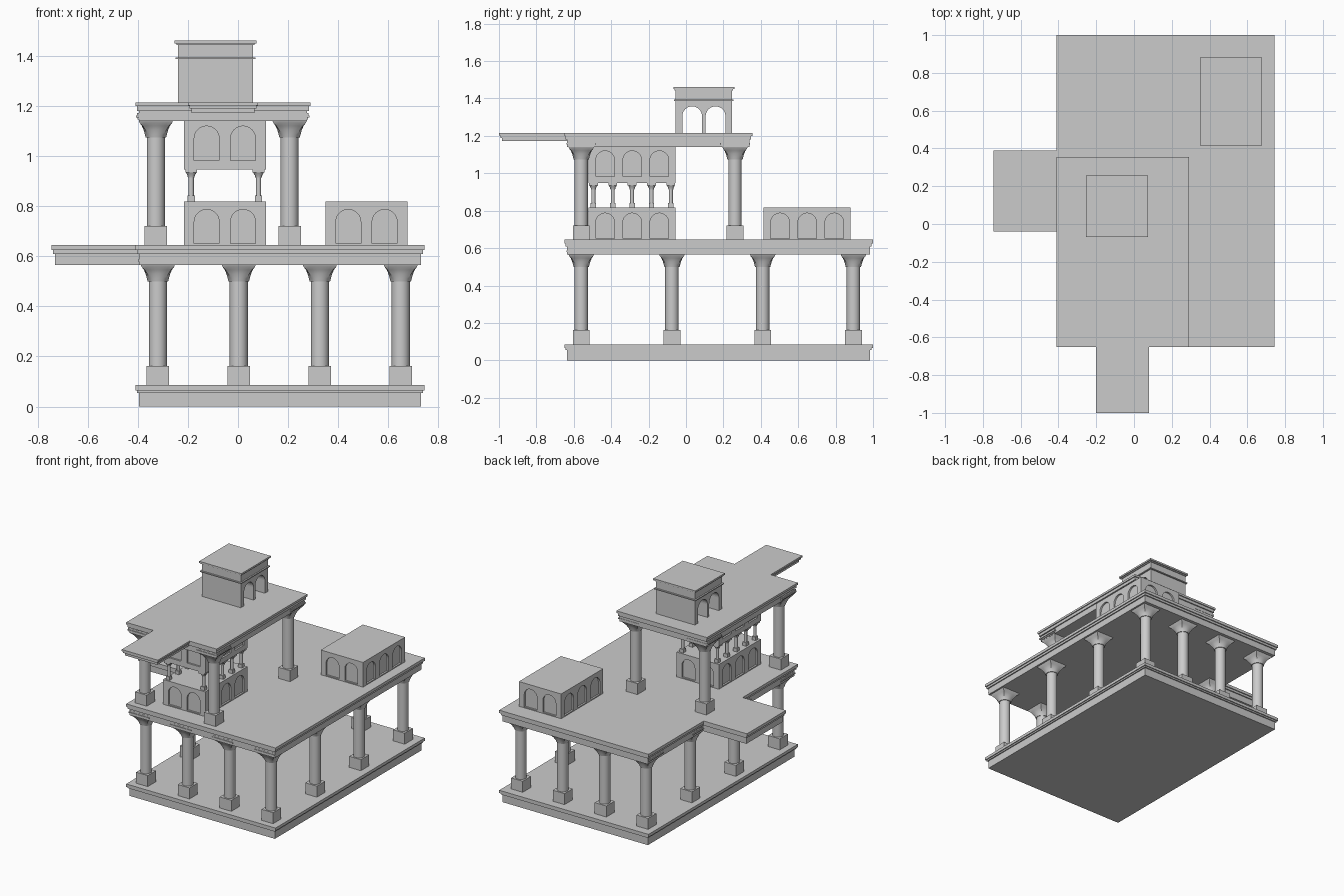
import bpy, bmesh
from math import pi, cos, sin, radians
from mathutils import Matrix, Vector

if "Cube" in bpy.data.objects:
    bpy.data.objects.remove(bpy.data.objects["Cube"])

def finish(name, bm, smooth=False):
    bmesh.ops.recalc_face_normals(bm, faces=bm.faces)
    me = bpy.data.meshes.new(name)
    bm.to_mesh(me)
    bm.free()
    ob = bpy.data.objects.new(name, me)
    bpy.context.collection.objects.link(ob)
    bpy.ops.object.select_all(action='DESELECT')
    bpy.context.view_layer.objects.active = ob
    ob.select_set(True)
    if smooth:
        bpy.ops.object.shade_smooth_by_angle(angle=radians(35))
    return ob

def box(bm, x0, x1, y0, y1, z0, z1):
    m = Matrix.Translation(((x0 + x1) / 2, (y0 + y1) / 2, (z0 + z1) / 2))
    bmesh.ops.create_cube(bm, size=1, matrix=m @ Matrix.Diagonal((x1 - x0, y1 - y0, z1 - z0, 1)))

def cbox(bm, x, y, h, z0, z1):
    box(bm, x - h, x + h, y - h, y + h, z0, z1)

def loft(bm, x, y, rings, n=32):
    """Stack rings of (z, radius, squareness): 0 is round, 1 is square."""
    loops = []
    for z, r, sq in rings:
        loop = []
        for i in range(n):
            a = 2 * pi * i / n
            k = r * (1 + sq * (1 / max(abs(cos(a)), abs(sin(a))) - 1))
            loop.append(bm.verts.new((x + k * cos(a), y + k * sin(a), z)))
        loops.append(loop)
    for a, b in zip(loops, loops[1:]):
        for i in range(n):
            j = (i + 1) % n
            bm.faces.new((a[i], a[j], b[j], b[i]))
    bm.faces.new(loops[0][::-1])
    bm.faces.new(loops[-1])

# Moulded slabs: three tiers stepping outward toward the top
INSETS = (0.015, 0.007, 0)

def slab(name, x0, x1, y0, y1, zs, open_x1=False, open_y1=False):
    bm = bmesh.new()
    for i, z0, z1 in zip(INSETS, zs, zs[1:]):
        box(bm, x0 + i, x1 + (i if open_x1 else -i), y0 + i, y1 + (i if open_y1 else -i), z0, z1)
    return finish(name, bm)

slab("base_slab", -.41, .745, -.65, 1, (0, .055, .065, .085))
slab("middle_floor", -.41, .745, -.65, 1, (.565, .61, .625, .645))
slab("side_balcony", -.745, -.41, -.04, .39, (.565, .61, .625, .645), open_x1=True)
slab("upper_floor", -.41, .29, -.65, .355, (1.14, 1.18, 1.2, 1.215))
slab("front_balcony", -.2, .08, -1, -.65, (1.172, 1.19, 1.203, 1.215), open_y1=True)

# Large columns: square pedestal, round shaft, flaring capital, stepped abacus
def column(name, x, y, z0, z1):
    bm = bmesh.new()
    cbox(bm, x, y, .045, z0, z0 + .077)
    t = z1 - .065
    loft(bm, x, y, [(z0 + .077, .036, 0), (t, .036, 0)])
    loft(bm, x, y, [(t, .041, 0), (t + .012, .044, .1), (t + .03, .049, .5),
                    (t + .046, .056, .8), (t + .058, .065, 1), (t + .066, .068, 1)])
    for h, a, b in ((.068, 0, .007), (.074, .007, .015), (.08, .015, .022), (.076, .022, .033)):
        cbox(bm, x, y, h, z1 + a, z1 + b)
    return finish(name, bm, True)

for i, x in enumerate((-.32, .003, .327, .65)):
    for j, y in enumerate((-.56, -.075, .41, .895)):
        if i in (0, 3) or j in (0, 3):
            column(f"lower_column_{i}_{j}", x, y, .085, .565)
for i, x in enumerate((-.328, .206)):
    for j, y in enumerate((-.56, .262)):
        column(f"upper_column_{i}_{j}", x, y, .645, 1.14)

# Arch-shaped prism used as a cutter; 'across' runs along the wall
def arch(bm, origin, across, depth, half, height, n=16):
    o, u, d = Vector(origin), Vector(across), Vector(depth)
    up = Vector((0, 0, 1))
    pts = [(-half, 0), (half, 0)]
    pts += [(half * cos(pi * k / n), height - half + half * sin(pi * k / n)) for k in range(n + 1)]
    a = [bm.verts.new(o + u * p + up * q - d) for p, q in pts]
    b = [bm.verts.new(o + u * p + up * q + d) for p, q in pts]
    bm.faces.new(a)
    bm.faces.new(b[::-1])
    for i in range(len(a)):
        j = (i + 1) % len(a)
        bm.faces.new((a[i], b[i], b[j], a[j]))

def carve(ob, cutter_bm):
    cutter = finish("arch_cutter", cutter_bm)
    cutter.hide_render = True
    bpy.context.view_layer.objects.active = ob
    mod = ob.modifiers.new("arches", 'BOOLEAN')
    mod.operation, mod.solver, mod.object = 'DIFFERENCE', 'EXACT', cutter
    bpy.ops.object.modifier_apply(modifier=mod.name)
    bpy.data.objects.remove(cutter)

# Chambers with blind arches: two on each short wall, three on each long wall
def chamber(name, x, y, z0, z1, sill, height):
    hx, hy, r = .1635, .2325, .012
    bm = bmesh.new()
    box(bm, x - hx, x + hx, y - hy, y + hy, z0, z1)
    ob = finish(name, bm)
    cut = bmesh.new()
    for s in (-1, 1):
        for o in (-.0725, .0725):
            arch(cut, (x + o, y + s * hy, sill), (1, 0, 0), (0, r, 0), .05, height)
        for o in (-.145, 0, .145):
            arch(cut, (x + s * hx, y + o, sill), (0, 1, 0), (r, 0, 0), .05, height)
    carve(ob, cut)

chamber("front_lower_chamber", -.0525, -.2875, .645, .818, .652, .135)
chamber("front_upper_chamber", -.0525, -.2875, .947, 1.14, .982, .138)
chamber("rear_chamber", .513, .648, .645, .818, .652, .135)

# Small columns between the two front chambers
for i, x in enumerate((-.187, .082)):
    for j in range(5):
        y = -.495 + .1035 * j
        bm = bmesh.new()
        cbox(bm, x, y, .0145, .818, .842)
        loft(bm, x, y, [(.842, .0105, 0), (.918, .0105, 0)], 20)
        loft(bm, x, y, [(.914, .013, 0), (.924, .015, .5), (.934, .021, 1)], 20)
        cbox(bm, x, y, .0235, .934, .947)
        finish(f"small_column_{i}_{j}", bm, True)

# Rooftop pavilion with two arched passages running along x, plus cornices
bm = bmesh.new()
box(bm, -.24, .06, -.055, .245, 1.215, 1.45)
pavilion = finish("roof_pavilion", bm)
cut = bmesh.new()
for y in (.033, .158):
    arch(cut, (-.09, y, 1.2), (0, 1, 0), (.3, 0, 0), .053, .158)
carve(pavilion, cut)
bm = bmesh.new()
for h, z0, z1 in ((.16, 1.387, 1.394), (.156, 1.443, 1.45), (.163, 1.45, 1.462)):
    cbox(bm, -.09, .095, h, z0, z1)
finish("pavilion_cornices", bm)
